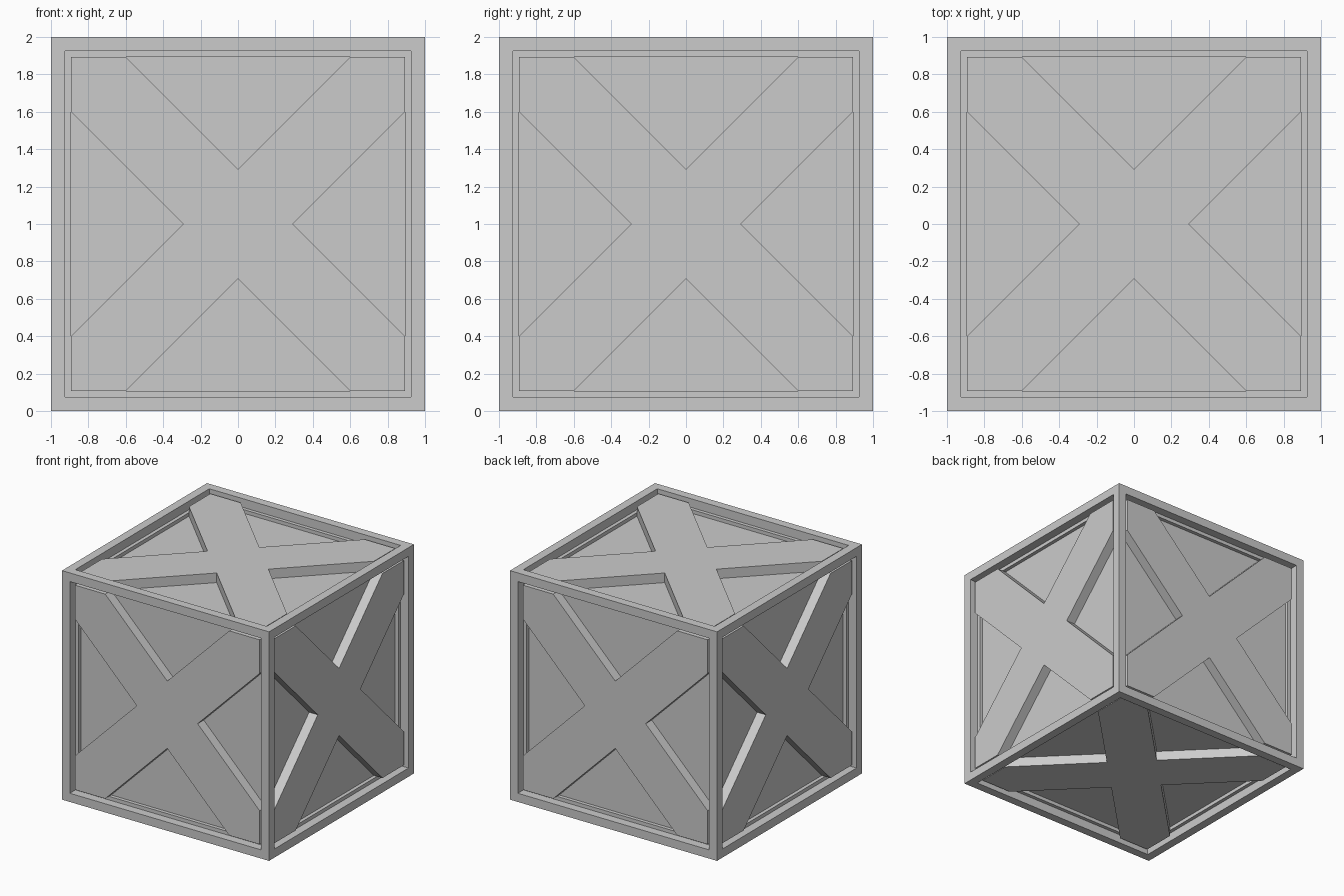
import bpy, bmesh
from math import pi
from mathutils import Matrix, Vector

if "Cube" in bpy.data.objects:
    bpy.data.objects.remove(bpy.data.objects["Cube"])

BORDER = 0.107          # frame width and panel recess
INNER = 1 - BORDER      # half size of each opening
BRACE_TOP = 0.977       # outer face of the cross braces
NOTCH = 0.294           # distance of brace notches from face centre
CENTRE = Matrix.Translation((0, 0, 1))


def add_object(name, bm):
    bmesh.ops.recalc_face_normals(bm, faces=bm.faces)
    mesh = bpy.data.meshes.new(name)
    bm.to_mesh(mesh)
    bm.free()
    obj = bpy.data.objects.new(name, mesh)
    bpy.context.collection.objects.link(obj)
    return obj


# Crate frame with a recessed panel on every side
bm = bmesh.new()
bmesh.ops.create_cube(bm, size=2, matrix=CENTRE)
panels = list(bm.faces)
bmesh.ops.inset_individual(bm, faces=panels, thickness=BORDER)
for panel in panels:
    inward = -panel.normal.copy() * BORDER
    rim = list(panel.verts)
    floor = [bm.verts.new(v.co + inward) for v in rim]
    for i in range(4):
        j = (i + 1) % 4
        bm.faces.new((rim[i], rim[j], floor[j], floor[i]))
    bm.faces.new(floor)
bmesh.ops.delete(bm, geom=panels, context='FACES_ONLY')
add_object("crate_frame", bm)

# X-shaped cross brace, one per side
quarter = [(NOTCH, 0), (INNER, INNER - NOTCH), (INNER, INNER), (INNER - NOTCH, INNER)]
sides = {
    "top": Matrix.Identity(4),
    "bottom": Matrix.Rotation(pi, 4, 'X'),
    "front": Matrix.Rotation(pi / 2, 4, 'X'),
    "back": Matrix.Rotation(-pi / 2, 4, 'X'),
    "right": Matrix.Rotation(pi / 2, 4, 'Y'),
    "left": Matrix.Rotation(-pi / 2, 4, 'Y'),
}
for side, turn in sides.items():
    bm = bmesh.new()
    outline = []
    for k in range(4):
        spin = Matrix.Rotation(k * pi / 2, 4, 'Z')
        outline += [bm.verts.new(spin @ Vector((x, y, INNER))) for x, y in quarter]
    base = bm.faces.new(outline)
    grown = bmesh.ops.extrude_face_region(bm, geom=[base], use_keep_orig=True)
    top = [g for g in grown["geom"] if isinstance(g, bmesh.types.BMVert)]
    bmesh.ops.translate(bm, verts=top, vec=(0, 0, BRACE_TOP - INNER))
    bmesh.ops.transform(bm, matrix=CENTRE @ turn, verts=bm.verts)
    add_object(side + "_cross_brace", bm)
